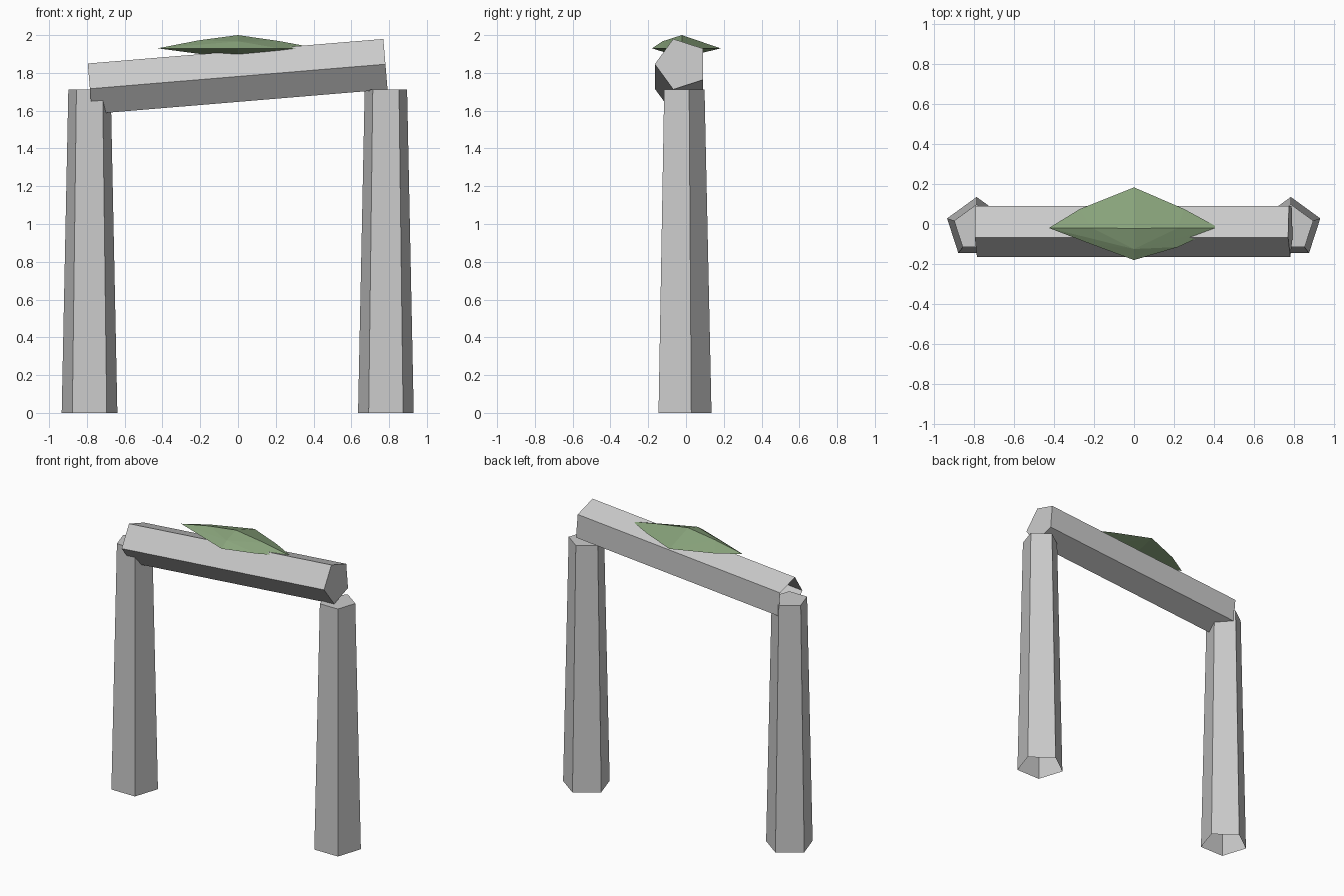
import bpy, bmesh, math
from mathutils import Matrix, Vector

if "Cube" in bpy.data.objects:
    bpy.data.objects.remove(bpy.data.objects["Cube"])


def finish(name, bm):
    mesh = bpy.data.meshes.new(name)
    bm.to_mesh(mesh)
    bm.free()
    obj = bpy.data.objects.new(name, mesh)
    bpy.context.collection.objects.link(obj)
    return obj


def stone(name, r_base, r_top, length, start, spin, matrix=Matrix()):
    """Five-sided tapered stone along local z, capped at the top, open at the base."""
    bm = bmesh.new()
    rings = []
    for r, z in ((r_base, 0), (r_top, length)):
        rings.append([bm.verts.new((r * math.cos(spin + i * math.tau / 5),
                                    r * math.sin(spin + i * math.tau / 5), z))
                      for i in range(5)])
    low, high = rings
    for i in range(5):
        j = (i + 1) % 5
        bm.faces.new((low[i], low[j], high[j], high[i]))
    bm.faces.new(high)
    obj = finish(name, bm)
    obj.matrix_world = Matrix.Translation(start) @ matrix
    return obj


# Two upright stones
for side, x in (("left", -0.786), ("right", 0.783)):
    stone(side + "_pillar", 0.155, 0.118, 1.712, (x, -0.02, 0), math.pi / 2)

# Lintel stone, tilted up to the right
tilt = math.radians(4.75)
stone("lintel", 0.141, 0.141, 1.57, (-0.784, -0.024, 1.716), -math.pi / 2,
      Matrix.Rotation(math.pi / 2 - tilt, 4, 'Y'))

# Flat faceted moss clump on the lintel
points = [(-0.425, -0.02, 1.93), (0.425, -0.02, 1.93),
          (0, 0.183, 1.93), (0, -0.18, 1.93),
          (0, -0.022, 2.0), (0, -0.02, 1.88),
          (-0.27, 0.075, 1.93), (0.25, 0.075, 1.93),
          (0.22, -0.115, 1.93), (-0.21, -0.102, 1.93),
          (-0.21, -0.02, 1.972), (0.22, -0.02, 1.968),
          (0, -0.125, 1.967), (-0.2, -0.02, 1.9), (0.2, -0.02, 1.9)]
bm = bmesh.new()
for p in points:
    bm.verts.new(Vector(p))
bmesh.ops.convex_hull(bm, input=bm.verts[:])
bmesh.ops.recalc_face_normals(bm, faces=bm.faces[:])
moss = finish("moss_clump", bm)
mat = bpy.data.materials.new("moss_green")
mat.diffuse_color = (0.25, 0.37, 0.2, 1)
mat.use_nodes = True
mat.node_tree.nodes["Principled BSDF"].inputs["Base Color"].default_value = mat.diffuse_color
moss.data.materials.append(mat)
